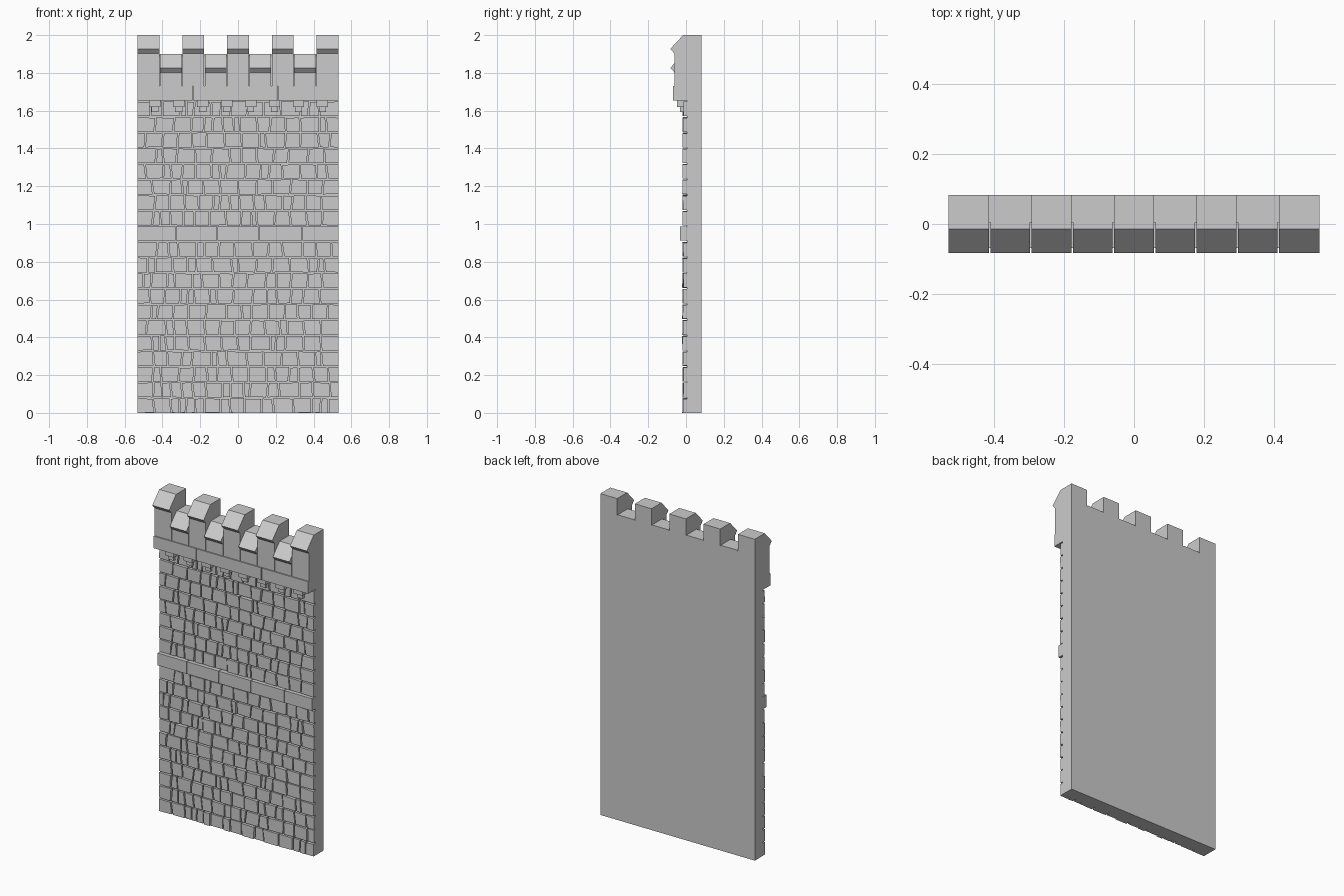
import bpy, bmesh, random

random.seed(7)
cube = bpy.data.objects.get("Cube")
if cube:
    bpy.data.objects.remove(cube, do_unlink=True)

HALF = 0.532      # half width of the wall
BACK = 0.083      # rear face
FACE = 0.004      # front of the core, seen in the joints
ROW = 0.0827      # height of a stone course
GAP = 0.007       # joint width

stone = bpy.data.materials.new("grey stone")
stone.use_nodes = True
colour = (0.6, 0.6, 0.6, 1)
stone.diffuse_color = colour
stone.node_tree.nodes["Principled BSDF"].inputs["Base Color"].default_value = colour


def finish(name, bm):
    bmesh.ops.recalc_face_normals(bm, faces=bm.faces)
    mesh = bpy.data.meshes.new(name)
    bm.to_mesh(mesh)
    bm.free()
    mesh.materials.append(stone)
    obj = bpy.data.objects.new(name, mesh)
    bpy.context.collection.objects.link(obj)
    return obj


def prism(bm, profile, x0, x1):
    """Extrude a (y, z) profile from x0 to x1."""
    ends = [[bm.verts.new((x, y, z)) for y, z in profile] for x in (x0, x1)]
    bm.faces.new(ends[0])
    bm.faces.new(ends[1])
    n = len(profile)
    for i in range(n):
        j = (i + 1) % n
        bm.faces.new((ends[0][i], ends[0][j], ends[1][j], ends[1][i]))


def box(bm, x0, x1, y0, y1, z0, z1):
    prism(bm, [(y0, z0), (y1, z0), (y1, z1), (y0, z1)], x0, x1)


def brick(bm, left, right, y, z0, z1):
    """Rough stone: left and right give the x at its bottom and top."""
    def wobble():
        return random.uniform(-0.0025, 0.0025)
    outline = [(left[0], z0 + max(0, wobble())), (right[0], z0 + max(0, wobble())),
               (right[1], z1 + wobble()), (left[1], z1 + wobble())]
    front = [bm.verts.new((px, y + wobble() / 2, pz)) for px, pz in outline]
    rear = [bm.verts.new((px, FACE + 0.004, pz)) for px, pz in outline]
    bm.faces.new(front)
    bm.faces.new(rear)
    for i in range(4):
        j = (i + 1) % 4
        bm.faces.new((front[i], front[j], rear[j], rear[i]))


def course(bm, z0, z1):
    """Fill one row with stones of uneven width and leaning joints."""
    widths = []
    while sum(widths) < 2 * HALF:
        widths.append(random.choice((0.04, 0.06, 0.08, 0.09, 0.1)) + random.uniform(-0.01, 0.01))
    scale = 2 * HALF / sum(widths)
    x = -HALF
    left = (x, x)
    for i, width in enumerate(widths):
        x += width * scale
        if i == len(widths) - 1:
            brick(bm, left, (HALF, HALF), random.uniform(-0.019, -0.013), z0, z1)
            break
        lean = random.uniform(-0.005, 0.005)
        brick(bm, left, (x - GAP / 2 - lean, x - GAP / 2 + lean),
              random.uniform(-0.019, -0.013), z0, z1)
        lean += random.uniform(-0.002, 0.002)
        left = (x + GAP / 2 - lean, x + GAP / 2 + lean)


def slabs(name, joints, y, z0, z1):
    """A row of long dressed slabs split at the joints."""
    bm = bmesh.new()
    edges = [-HALF - 0.002] + joints + [HALF + 0.002]
    for a, b in zip(edges, edges[1:]):
        box(bm, max(a + 0.002, -HALF), min(b - 0.002, HALF), y, FACE + 0.004, z0, z1)
    finish(name, bm)


# Core of the wall
bm = bmesh.new()
box(bm, -HALF, HALF, FACE, BACK, 0, 1.897)
finish("wall_core", bm)

# Rough stone courses below and above the middle band
for name, base, rows in (("lower_stones", 0, 11), ("upper_stones", 0.992, 8)):
    bm = bmesh.new()
    for r in range(rows):
        z = base + r * ROW
        course(bm, z, z + ROW - GAP)
    finish(name, bm)

# Middle band and cornice
slabs("middle_band", [-0.33, -0.11, 0.11, 0.34], -0.032, 0.912, 0.988)
slabs("cornice", [-0.24, 0.21], -0.069, 1.655, 1.73)

# Stepped corbels under the cornice
bm = bmesh.new()
for i in range(8):
    x = -0.44 + i * 0.1267
    box(bm, x - 0.03, x + 0.03, -0.048, FACE, 1.62, 1.655)
    box(bm, x - 0.019, x + 0.019, -0.032, FACE, 1.592, 1.62)
finish("corbels", bm)

# Battlements: tall and low blocks alternate, each with a sloped, lipped cap
merlons, crenels = bmesh.new(), bmesh.new()
step = 2 * HALF / 9
for i in range(9):
    top = 1.9 if i % 2 else 2.0
    profile = [(BACK, 1.73), (-0.062, 1.73), (-0.062, top - 0.097),
               (-0.083, top - 0.073), (-0.015, top), (BACK, top)]
    x = -HALF + i * step
    prism(crenels if i % 2 else merlons, profile,
          x + (0.002 if i else 0), x + step - (0.002 if i < 8 else 0))
finish("merlons", merlons)
finish("crenels", crenels)
